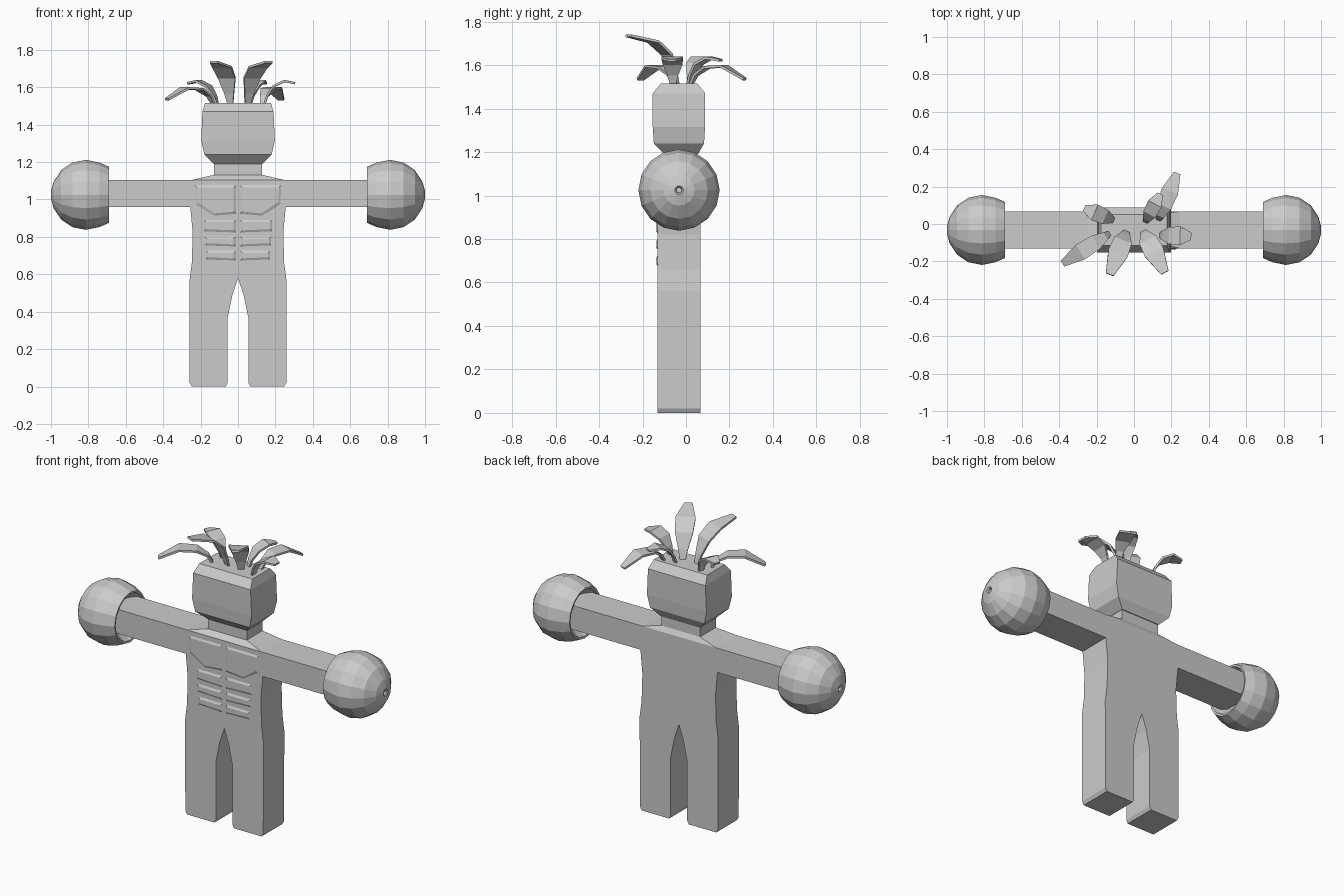
import bpy, bmesh, math
from mathutils import Vector

if "Cube" in bpy.data.objects:
    bpy.data.objects.remove(bpy.data.objects["Cube"])

grey = bpy.data.materials.new("plain grey")
grey.diffuse_color = (0.6, 0.6, 0.6, 1)
grey.use_nodes = True
grey.node_tree.nodes["Principled BSDF"].inputs["Base Color"].default_value = grey.diffuse_color


def make(name, bm):
    bmesh.ops.recalc_face_normals(bm, faces=bm.faces)
    me = bpy.data.meshes.new(name)
    bm.to_mesh(me)
    bm.free()
    me.materials.append(grey)
    ob = bpy.data.objects.new(name, me)
    bpy.context.collection.objects.link(ob)
    return ob


def loft(bm, rings, caps=True):
    """Skin a list of closed point rings."""
    vs = [[bm.verts.new(p) for p in r] for r in rings]
    n = len(vs[0])
    for a, b in zip(vs, vs[1:]):
        for i in range(n):
            j = (i + 1) % n
            bm.faces.new((a[i], a[j], b[j], b[i]))
    if caps:
        bm.faces.new(vs[0])
        bm.faces.new(vs[-1])


def rect(w, y0, y1, z):
    return [(-w, y0, z), (w, y0, z), (w, y1, z), (-w, y1, z)]


# body, legs and arms: one mirrored outline given depth
half = [(0, 0.58), (0.03, 0.49), (0.055, 0.37), (0.055, 0.02), (0.065, 0),
        (0.247, 0), (0.258, 0.02), (0.26, 0.56), (0.247, 0.66), (0.242, 0.82),
        (0.255, 0.96), (0.75, 0.96), (0.75, 1.105), (0.245, 1.105)]
outline = half + [(-x, z) for x, z in reversed(half[1:])]
bm = bmesh.new()
loft(bm, [[(x, y, z) for x, z in outline] for y in (-0.13, 0.067)])
make("body_with_limbs", bm)

# sloping shoulders and neck
bm = bmesh.new()
loft(bm, [rect(0.245, -0.13, 0.067, 1.10), rect(0.245, -0.13, 0.067, 1.105),
          rect(0.128, -0.10, 0.05, 1.132), rect(0.128, -0.10, 0.05, 1.2)])
make("shoulders_and_neck", bm)

# head
bm = bmesh.new()
loft(bm, [rect(0.13, -0.10, 0.055, 1.19), rect(0.18, -0.148, 0.083, 1.24),
          rect(0.197, -0.153, 0.088, 1.315), rect(0.19, -0.153, 0.088, 1.47),
          rect(0.176, -0.115, 0.052, 1.516)])
make("head", bm)


# chest and stomach muscles: shallow raised pads
def pad(bm, pts, inset=0.015, y=-0.136):
    c = sum((Vector(p) for p in pts), Vector((0, 0))) / len(pts)
    inner = []
    for p in pts:
        d = Vector(p) - c
        inner.append(c + Vector([math.copysign(max(abs(k) - inset, 0.004), k) for k in d]))
    loft(bm, [[(x, -0.128, z) for x, z in pts], [(x, y, z) for x, z in inner]])


bm = bmesh.new()
for s in (-1, 1):
    pads = [[(0.008, 0.92), (0.13, 0.91), (0.23, 0.97), (0.235, 1.08), (0.008, 1.08)]]
    for z0, z1, w in ((0.82, 0.895, 0.185), (0.745, 0.805, 0.18), (0.67, 0.73, 0.175)):
        pads.append([(0.008, z0), (w, z0 + 0.006), (w, z1), (0.008, z1)])
    for p in pads:
        pad(bm, [(s * x, z) for x, z in p])
make("chest_and_stomach_muscles", bm)

# round gloves: lathe around the x axis, open at the wrist, dimple at the tip
R, CX, CY, CZ, SEG = 0.187, 0.813, -0.032, 1.025, 16
prof = [(0.76, 0.09), (0.71, 0.13), (0.692, 0.138), (0.69, 0.15)]
prof += [(CX + R * math.cos(math.radians(a)), R * math.sin(math.radians(a)))
         for a in (112.5, 90, 67.5, 45, 22.5)]
prof += [(1.0, 0.02), (0.995, 0.014), (0.985, 0.012)]
for side, s in (("left", 1), ("right", -1)):
    bm = bmesh.new()
    loft(bm, [[(s * x, CY + r * math.cos(math.tau * i / SEG), CZ + r * math.sin(math.tau * i / SEG))
               for i in range(SEG)] for x, r in prof])
    make(side + "_round_glove", bm)

# hair leaves: arched tapering blades (horizontal fraction, height per station)
LOW = ((0, 1.505), (0.1, 1.555), (0.3, 1.59), (0.62, 1.595), (1, 1.535))
FLAT = ((0, 1.505), (0.1, 1.555), (0.3, 1.605), (0.65, 1.633), (1, 1.622))
TALL = ((0, 1.505), (0.08, 1.57), (0.22, 1.65), (0.5, 1.708), (1, 1.735))
leaves = [((0.13, 0.02), (0.23, 0.27), LOW, 0.046),
          ((0.06, 0.01), (0.14, 0.16), FLAT, 0.04),
          ((0.14, -0.06), (0.305, -0.065), FLAT, 0.05),
          ((0.05, -0.04), (0.165, -0.26), TALL, 0.055),
          ((-0.04, -0.04), (-0.13, -0.27), TALL, 0.055),
          ((-0.13, -0.05), (-0.38, -0.21), LOW, 0.046),
          ((-0.11, 0.02), (-0.265, 0.085), FLAT, 0.045)]
for n, (a, b, arch, width) in enumerate(leaves):
    a, b = Vector(a), Vector(b)
    d = (b - a).normalized()
    side = Vector((-d.y, d.x, 0))
    path = []
    for f, z in arch:
        p = a.lerp(b, f)
        path.append(Vector((p.x, p.y, z)))
    rings = []
    for i, (p, k) in enumerate(zip(path, (0.25, 0.5, 0.9, 1.0, 0.4))):
        t = (path[min(i + 1, 4)] - path[max(i - 1, 0)]).normalized()
        up = t.cross(side) * 0.006
        w = side * width * k
        rings.append([p - w - up, p + w - up, p + w + up, p - w + up])
    bm = bmesh.new()
    loft(bm, rings)
    make("hair_leaf_%d" % (n + 1), bm)
